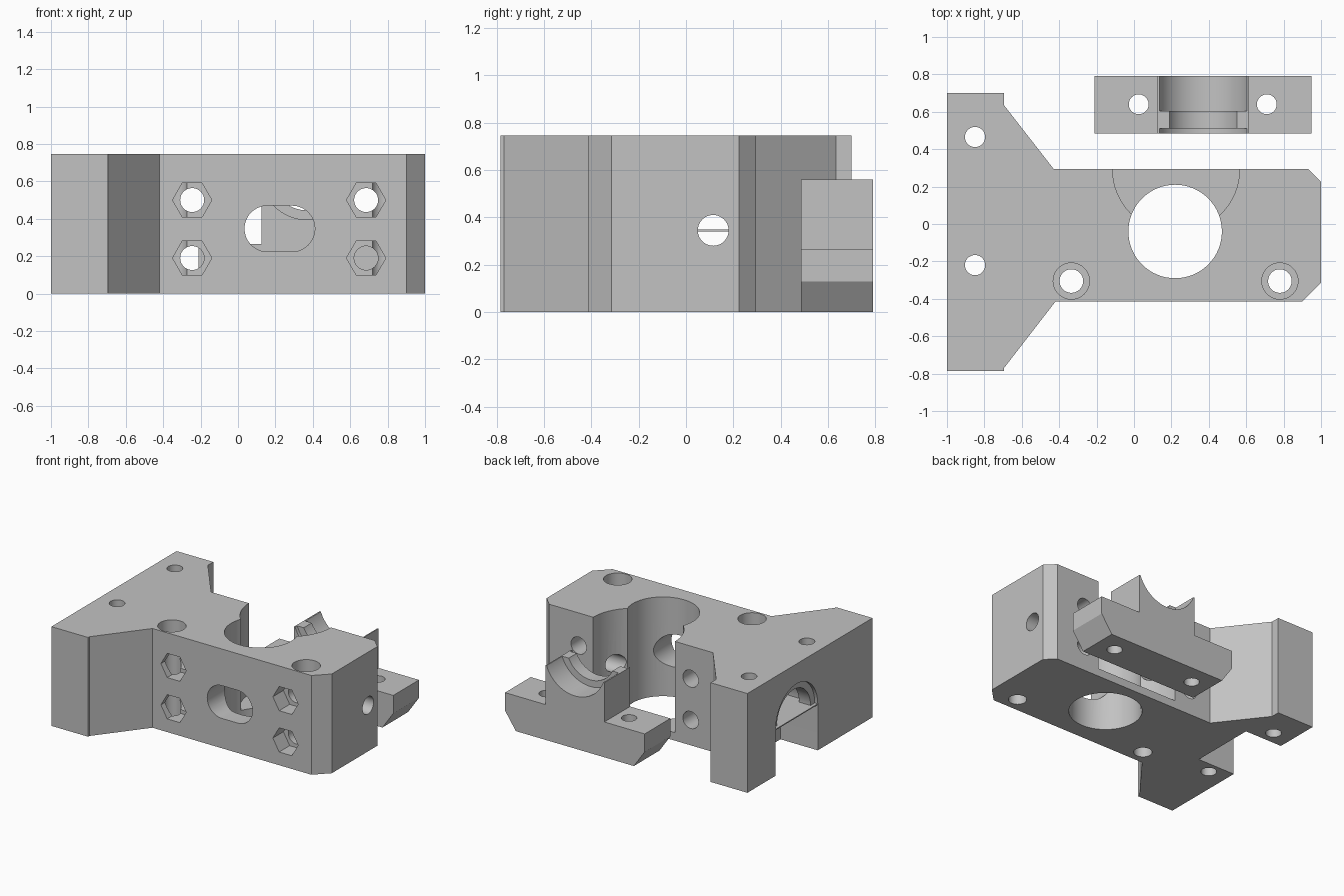
import bpy, bmesh, math
from mathutils import Vector

cube = bpy.data.objects.get("Cube")
if cube:
    bpy.data.objects.remove(cube, do_unlink=True)

grey = bpy.data.materials.new("plain grey")
grey.use_nodes = True
COLOUR = (0.54, 0.54, 0.54, 1)
grey.diffuse_color = COLOUR
grey.node_tree.nodes["Principled BSDF"].inputs["Base Color"].default_value = COLOUR


def place(u, v, w, axis):
    return Vector({"x": (w, u, v), "y": (u, w, v), "z": (u, v, w)}[axis])


def prism(name, outline, axis, start, end):
    """Extrude a flat outline along an axis."""
    bm = bmesh.new()
    face = bm.faces.new([bm.verts.new(place(u, v, start, axis)) for u, v in outline])
    made = bmesh.ops.extrude_face_region(bm, geom=[face])["geom"]
    bmesh.ops.translate(bm, vec=place(0, 0, end - start, axis),
                        verts=[g for g in made if isinstance(g, bmesh.types.BMVert)])
    bmesh.ops.recalc_face_normals(bm, faces=bm.faces)
    mesh = bpy.data.meshes.new(name)
    bm.to_mesh(mesh)
    bm.free()
    mesh.materials.append(grey)
    obj = bpy.data.objects.new(name, mesh)
    bpy.context.collection.objects.link(obj)
    return obj


def arc(u, v, r, first=0, last=360, steps=48):
    count = steps if last - first == 360 else steps + 1
    angles = [math.radians(first + (last - first) * i / steps) for i in range(count)]
    return [(u + r * math.cos(a), v + r * math.sin(a)) for a in angles]


def rect(u0, u1, v0, v1):
    return [(u0, v0), (u1, v0), (u1, v1), (u0, v1)]


def cut(target, outline, axis, start, end):
    """Remove a prism from the target."""
    tool = prism("cutter", outline, axis, start, end)
    tool.hide_render = True
    mod = target.modifiers.new("cut", "BOOLEAN")
    mod.operation, mod.solver, mod.object = "DIFFERENCE", "EXACT", tool
    bpy.context.view_layer.objects.active = target
    bpy.ops.object.modifier_apply(modifier=mod.name)
    bpy.data.objects.remove(tool, do_unlink=True)


def smooth(obj):
    bpy.ops.object.select_all(action="DESELECT")
    obj.select_set(True)
    bpy.context.view_layer.objects.active = obj
    bpy.ops.object.shade_smooth_by_angle(angle=math.radians(25))


# Main block with its wide end flange
H = 0.745
block = prism("main_block", [
    (-1, 0.70), (-1, -0.785), (-0.695, -0.785), (-0.695, -0.77), (-0.42, -0.415),
    (0.9, -0.415), (1, -0.315), (1, 0.225), (0.93, 0.295), (-0.43, 0.295),
    (-0.695, 0.635), (-0.695, 0.70)], "z", 0, H)

# Vertical bore and the round pocket open to the back
cut(block, arc(0.22, -0.04, 0.25, steps=64), "z", -0.1, H + 0.1)
cut(block, arc(0.225, 0.295, 0.34, steps=64), "z", 0.06, H + 0.1)

# Oblong window in the front wall
cut(block, arc(0.288, 0.347, 0.123, -90, 90, 24) + arc(0.158, 0.347, 0.123, 90, 270, 24),
    "y", -0.5, -0.1)

# Rod hole running lengthwise
ROD_Y, ROD_Z = 0.115, 0.345
cut(block, arc(ROD_Y, ROD_Z, 0.065), "x", -0.85, 1.1)

# Bolt holes with hexagonal nut pockets
for x in (-0.245, 0.685):
    for z in (0.19, 0.5):
        cut(block, arc(x, z, 0.064), "y", -0.6, 0.6)
        cut(block, arc(x, z, 0.105, steps=6), "y", -0.6, -0.29)

# Counterbored mounting holes
for x in (-0.335, 0.78):
    cut(block, arc(x, -0.305, 0.063), "z", -0.1, H + 0.1)
    cut(block, arc(x, -0.305, 0.097), "z", H - 0.12, H + 0.1)

# Flange bolt holes
for y in (0.465, -0.22):
    cut(block, arc(-0.85, y, 0.054), "z", -0.1, H + 0.1)

# Arched bearing seat in the flange end
SEAT = 0.25
cut(block, arc(ROD_Y, ROD_Z, SEAT, 0, 180) + [(ROD_Y - SEAT, -0.1), (ROD_Y + SEAT, -0.1)],
    "x", -1.1, -0.69)
smooth(block)

# Retaining rib and thin bridging sheet inside the seat
rib = prism("seat_rib", arc(ROD_Y, ROD_Z, SEAT + 0.004, 0, 180)
            + arc(ROD_Y, ROD_Z, 0.2, 0, 180)[::-1], "x", -0.975, -0.88)
smooth(rib)
prism("seat_sheet", rect(ROD_Y - SEAT, ROD_Y + SEAT, ROD_Z - 0.004, ROD_Z + 0.004),
      "x", -0.999, -0.69)

# Separate bearing cap standing behind the block
cap = prism("bearing_cap", [
    (-0.12, 0), (0.86, 0), (0.95, 0.13), (0.95, 0.265), (0.613, 0.265), (0.613, 0.56),
    (0.125, 0.56), (0.125, 0.265), (-0.21, 0.265), (-0.21, 0.13)], "y", 0.485, 0.79)
CAP_X, CAP_Z = 0.37, 0.645
cut(cap, arc(CAP_X, CAP_Z, 0.2, steps=64), "y", 0.4, 0.9)
for start, end in ((0.4, 0.51), (0.605, 0.9)):
    cut(cap, arc(CAP_X, CAP_Z, SEAT, steps=64), "y", start, end)
for x in (0.025, 0.71):
    cut(cap, arc(x, 0.64, 0.053), "z", -0.1, 0.5)
smooth(cap)
